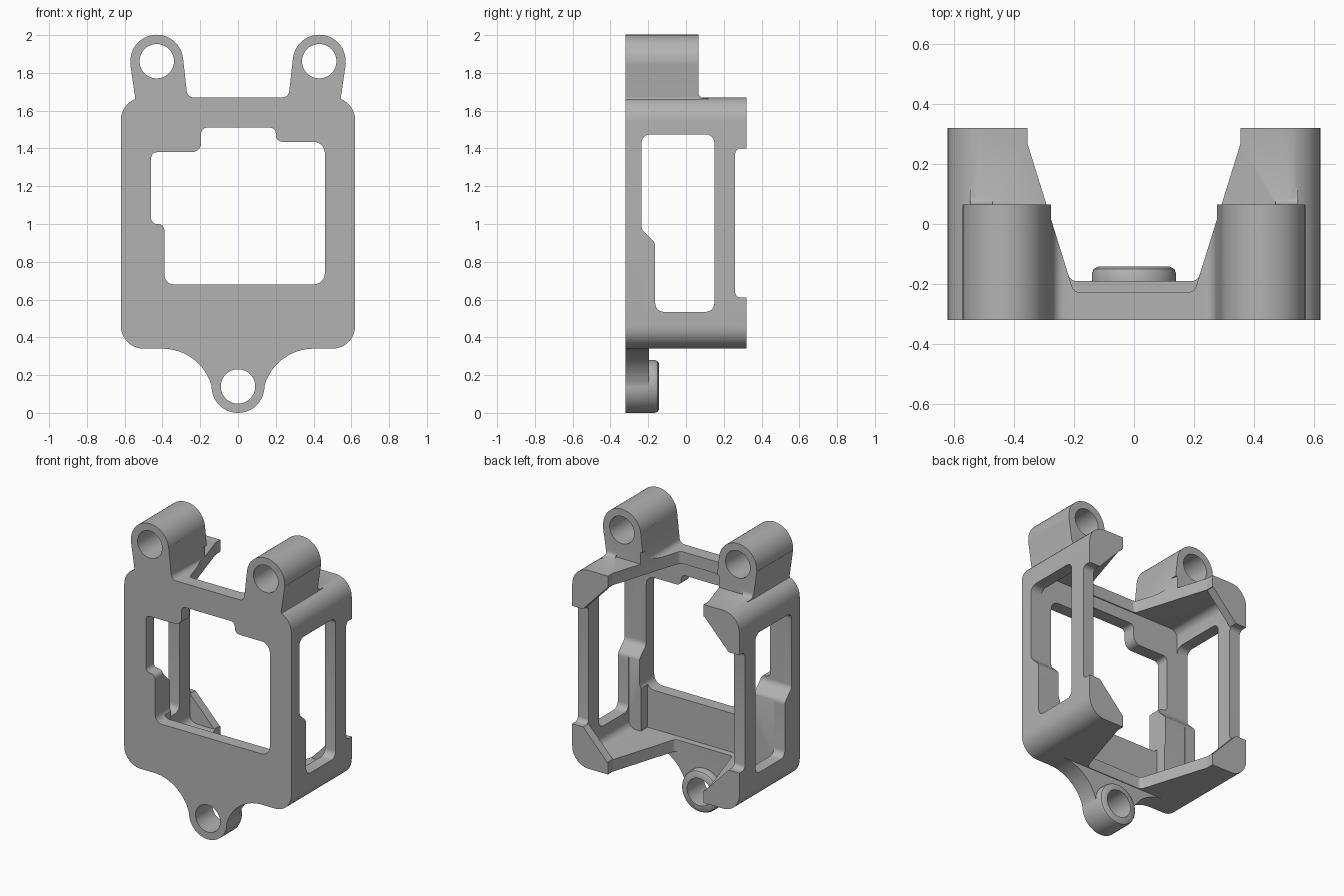
import bpy, bmesh, math
from mathutils import Vector

cube = bpy.data.objects.get("Cube")
if cube:
    bpy.data.objects.remove(cube, do_unlink=True)

grey = bpy.data.materials.new("plain grey")
grey.use_nodes = True
grey.diffuse_color = (0.45, 0.45, 0.45, 1)
grey.node_tree.nodes["Principled BSDF"].inputs["Base Color"].default_value = (0.45, 0.45, 0.45, 1)


def rounded(points, radius=0.0, steps=6):
    """Fillet each corner; a third value on a point sets its own radius."""
    out = []
    for i, point in enumerate(points):
        p = Vector(point[:2])
        r = point[2] if len(point) > 2 else radius
        to_a = Vector(points[i - 1][:2]) - p
        to_b = Vector(points[(i + 1) % len(points)][:2]) - p
        half = to_a.angle(to_b) / 2
        if r <= 0 or half > 1.55:
            out.append(p)
            continue
        d = min(r / math.tan(half), to_a.length * 0.48, to_b.length * 0.48)
        r = d * math.tan(half)
        a, b = p + to_a.normalized() * d, p + to_b.normalized() * d
        c = p + (to_a.normalized() + to_b.normalized()).normalized() * r / math.sin(half)
        start, sweep = a - c, math.pi - 2 * half
        for k in range(steps + 1):
            t = k / steps
            v = (start * math.sin((1 - t) * sweep) + (b - c) * math.sin(t * sweep)) / math.sin(sweep)
            out.append(c + v)
    return out


def skin(name, rings):
    """Closed solid through matching rings of points."""
    bm = bmesh.new()
    loops = [[bm.verts.new(p) for p in ring] for ring in rings]
    bm.faces.new(loops[0])
    bm.faces.new(loops[-1])
    n = len(loops[0])
    for low, high in zip(loops, loops[1:]):
        for i in range(n):
            j = (i + 1) % n
            bm.faces.new((low[i], low[j], high[j], high[i]))
    bmesh.ops.recalc_face_normals(bm, faces=bm.faces)
    mesh = bpy.data.meshes.new(name)
    bm.to_mesh(mesh)
    bm.free()
    mesh.materials.append(grey)
    obj = bpy.data.objects.new(name, mesh)
    bpy.context.scene.collection.objects.link(obj)
    return obj


def prism(name, points, axis, low, high):
    place = {"x": lambda u, v, t: (t, u, v),
             "y": lambda u, v, t: (u, t, v),
             "z": lambda u, v, t: (u, v, t)}[axis]
    return skin(name, [[place(p[0], p[1], t) for p in points] for t in (low, high)])


def rod(name, x, z, profile, sides=48):
    """Round solid along y from (radius, y) pairs."""
    turn = [math.tau * i / sides for i in range(sides)]
    return skin(name, [[(x + r * math.cos(a), y, z + r * math.sin(a)) for a in turn] for r, y in profile])


def rect(x0, x1, z0, z1):
    return [(x0, z0), (x1, z0), (x1, z1), (x0, z1)]


def combine(target, tool, operation):
    mod = target.modifiers.new("combine", "BOOLEAN")
    mod.solver = "EXACT"
    mod.operation = operation
    mod.object = tool
    bpy.context.view_layer.objects.active = target
    bpy.ops.object.modifier_apply(modifier=mod.name)
    bpy.data.objects.remove(tool, do_unlink=True)


FRONT, BACK, PLATE = -0.32, 0.32, -0.235

# Main shell
frame = prism("bracket_frame", rounded(rect(-0.62, 0.62, 0.34, 1.67), 0.12, 10), "y", FRONT, BACK)


def add(tool):
    combine(frame, tool, "UNION")


def cut(tool):
    combine(frame, tool, "DIFFERENCE")


# Upper mounting ears with flared feet
for s in (-1, 1):
    foot = [(0.571, 1.85, 0), (0.291, 1.88, 0), (0.268, 1.67, 0.06), (0.2, 1.67, 0),
            (0.2, 1.6, 0), (0.6, 1.6, 0), (0.543, 1.66, 0.03)]
    add(prism("ear_foot", rounded([(s * x, z, r) for x, z, r in foot]), "y", FRONT, 0.065))
    add(rod("ear", s * 0.43, 1.862, [(0.14, FRONT), (0.14, 0.065)]))
    web = [(0.03, 1.6, 0), (0.12, 1.6, 0), (0.12, 1.665, 0), (0.068, 1.668, 0.035), (0.06, 1.74, 0), (0.03, 1.74, 0)]
    add(prism("ear_fillet", rounded(web), "x", *sorted((s * 0.47, s * 0.545))))

# Lower mounting lug with concave shoulders and a raised boss
arc = [math.radians(a) for a in range(90, 171, 5)]
side = [(0.4 + 0.27 * math.cos(a), 0.07 + 0.27 * math.sin(a)) for a in arc]
side = [(0.4, 0.37)] + side
add(prism("lug_shoulder", side + [(-x, z) for x, z in reversed(side)], "y", FRONT, -0.195))
add(rod("lug_boss", 0, 0.14, [(0.14, FRONT), (0.14, -0.165), (0.134, -0.15), (0.12, -0.142)]))

# Hollow interior and the rear mouth with corner gussets
cut(prism("cavity", rounded(rect(-0.54, 0.54, 0.42, 1.59), 0.05), "y", PLATE, 0.262))
mouth = [(0.54, 0.61), (0.54, 1.4), (0.36, 1.59), (-0.36, 1.59),
         (-0.54, 1.4), (-0.54, 0.61), (-0.36, 0.42), (0.36, 0.42)]
cut(prism("rear_mouth", mouth, "y", 0.25, 0.4))

# Tapered notches in the top and bottom walls
for back, low, high in ((-0.228, 1.2, 1.75), (-0.19, 0.31, 0.8)):
    half = 0.2 + (back + 0.228) * 0.31
    notch = [(half, back, 0.03), (0.355, 0.27, 0.03), (0.355, 0.4, 0)]
    notch += [(-x, y, r) for x, y, r in reversed(notch)]
    cut(prism("wall_notch", rounded(notch), "z", low, high))

# Thick inner posts at the lower front corners
add(prism("right_post", rect(-0.6, -0.38, 0.4, 1.0), "y", -0.3, -0.165))
add(prism("left_post", rect(0.45, 0.6, 0.4, 1.0), "y", -0.3, -0.165))

# Side windows and shallow relief along the rear edges
window = [(PLATE, 1.475), (0.15, 1.475), (0.15, 0.535), (-0.163, 0.535), (-0.163, 0.9), (PLATE, 0.97)]
cut(prism("side_window", rounded(window, 0.045), "x", -1, 1))
cut(prism("rear_relief", rounded(rect(0.26, 0.6, 0.61, 1.4), 0.03), "x", -1, 1))

# Stepped front opening
opening = [(-0.46, 1.38, 0.03), (-0.195, 1.38, 0.05), (-0.195, 1.51, 0.03), (0.2, 1.51, 0.03),
           (0.2, 1.435, 0.06), (0.46, 1.435, 0.06), (0.46, 0.68, 0.06), (-0.39, 0.68, 0.05),
           (-0.39, 1.0, 0.06), (-0.46, 1.0, 0.03)]
cut(prism("front_opening", rounded(opening), "y", -0.5, -0.12))

# Screw holes
for x, z in ((-0.43, 1.862), (0.43, 1.862), (0, 0.14)):
    cut(rod("screw_hole", x, z, [(0.091, -0.5), (0.091, 0.5)]))

# Smooth the curved faces, keep the edges crisp
bpy.ops.object.select_all(action="DESELECT")
frame.select_set(True)
bpy.context.view_layer.objects.active = frame
bpy.ops.object.shade_smooth_by_angle(angle=math.radians(30))
